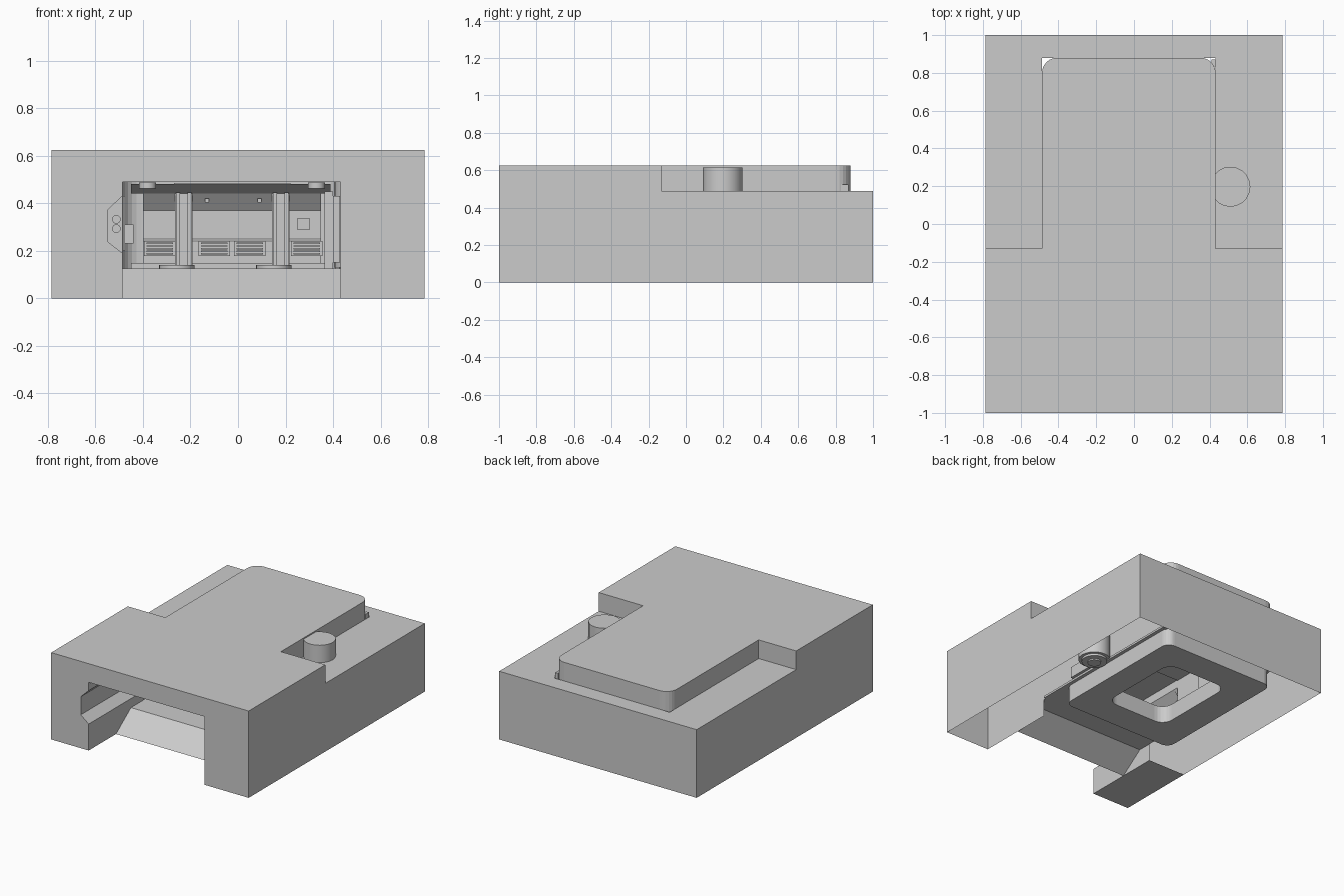
import bpy, bmesh, math
from mathutils import Vector

if "Cube" in bpy.data.objects:
    bpy.data.objects.remove(bpy.data.objects["Cube"])

XL, XR, YB = -0.487, 0.432, 0.88      # inner room limits
HX, TOP, LID, FLOOR = 0.785, 0.624, 0.49, 0.125


def mesh(name, verts, faces):
    me = bpy.data.meshes.new(name)
    me.from_pydata(verts, [], faces)
    me.update()
    ob = bpy.data.objects.new(name, me)
    bpy.context.collection.objects.link(ob)
    return ob


def sheet(name, pts):
    return mesh(name, pts, [list(range(len(pts)))])


def sweep(name, pts, d, closed=False):
    """Ribbon: a 3D point path pushed along vector d."""
    n = len(pts)
    v = [Vector(p) for p in pts]
    v += [p + Vector(d) for p in v]
    m = n if closed else n - 1
    return mesh(name, v, [(i, (i + 1) % n, n + (i + 1) % n, n + i) for i in range(m)])


def box(name, x0, x1, y0, y1, z0, z1):
    v = [(x, y, z) for z in (z0, z1) for x, y in ((x0, y0), (x1, y0), (x1, y1), (x0, y1))]
    return mesh(name, v, [(3, 2, 1, 0), (4, 5, 6, 7), (0, 1, 5, 4),
                          (1, 2, 6, 5), (2, 3, 7, 6), (3, 0, 4, 7)])


def cyl(name, loc, r, h, axis='Z', n=20):
    rot = {'Z': (0, 0, 0), 'Y': (math.pi / 2, 0, 0)}[axis]
    bpy.ops.mesh.primitive_cylinder_add(vertices=n, radius=r, depth=h, location=loc, rotation=rot)
    ob = bpy.context.object
    ob.name = name
    bpy.ops.object.shade_smooth_by_angle(angle=math.radians(30))
    return ob


def arc(cx, cy, r, a0, n=6):
    return [(cx + r * math.cos(math.radians(a0 + 90 * i / n)),
             cy + r * math.sin(math.radians(a0 + 90 * i / n))) for i in range(n + 1)]


def round_rect(x0, x1, y0, y1, r, rf=None):
    """Rounded rectangle; rf is the radius of the two front corners."""
    f = r if rf is None else rf
    return (arc(x1 - r, y1 - r, r, 0) + arc(x0 + r, y1 - r, r, 90)
            + arc(x0 + f, y0 + f, f, 180) + arc(x1 - f, y0 + f, f, 270))


def at(p2, z):
    return [(x, y, z) for x, y in p2]


def ring(name, outer, inner, z):
    """Flat ring between two loops with matching point counts."""
    n = len(outer)
    return mesh(name, at(outer, z) + at(inner, z),
                [(i, (i + 1) % n, n + (i + 1) % n, n + i) for i in range(n)])


# Rounded room outline, right side round the back to the left side
R = 0.08
back_arc = arc(XR - R, YB - R, R, 0) + arc(XL + R, YB - R, R, 90)
outline = [(XR, -0.13)] + back_arc + [(XL, -0.13)]

# Outer shell: raised top, lower lid with square cutout, step walls, sides
sheet("raised_top", at([(-HX, -1), (HX, -1), (HX, -0.13)] + outline + [(-HX, -0.13)], TOP))
sheet("lower_lid", at([(XR, -0.13), (HX, -0.13), (HX, 1), (-HX, 1), (-HX, -0.13),
                       (XL, -0.13), (XL, YB), (XR, YB)], LID))
for s, x in ((-1, XL), (1, XR)):
    sheet("step_wall", [(x, -0.13, LID), (s * HX, -0.13, LID),
                        (s * HX, -0.13, TOP), (x, -0.13, TOP)])
    sheet("side_wall", [(s * HX, y, z) for y, z in
                        ((-1, 0), (1, 0), (1, LID), (-0.13, LID), (-0.13, TOP), (-1, TOP))])
sheet("back_wall", [(HX, 1, 0), (-HX, 1, 0), (-HX, 1, LID), (HX, 1, LID)])

# Front wall and entrance tunnel; the side niche runs on into the passage
opening = [(XL, 0), (XL, 0.19), (-0.55, 0.24), (-0.55, 0.37), (XL, 0.43),
           (XL, LID), (XR, LID), (XR, 0)]
front = [(-HX, 0)] + opening + [(HX, 0), (HX, TOP), (-HX, TOP)]
sheet("front_wall", [(x, -1, z) for x, z in front])
NY, NE = -0.42, -0.13
sweep("entrance_tunnel", [(x, -1, z) for x, z in opening], (0, NY + 1, 0))
passage = [(XL, FLOOR)] + opening[1:7] + [(XR, FLOOR)]
sweep("passage", [(x, NY, z) for x, z in passage], (0, NE - NY, 0))
sheet("niche_end", [(x, NE, z) for x, z in opening[1:5]])
sheet("left_foot_base", [(-HX, -1, 0), (-HX, NY, 0), (XL, NY, 0), (XL, -1, 0)])
for z in (0.293, 0.332):
    cyl("niche_port", (-0.512, NE - 0.015, z), 0.018, 0.03, 'Y', 16)
inner = [(XL + 0.003, 0.425), (-0.525, 0.37), (-0.525, 0.245), (-0.455, 0.15)]
for y in (NE - 0.03, NY):
    sweep("niche_trim", [(x, y, z) for x, z in inner], (0, 0.02, 0))

# Ramp up to the floor level
sheet("ramp", [(XL, -0.69, 0), (XR, -0.69, 0), (XR, -0.52, FLOOR), (XL, -0.52, FLOOR)])
sheet("entrance_floor", [(XL, -0.52, FLOOR), (XR, -0.52, FLOOR),
                         (XR, NY, FLOOR), (XL, NY, FLOOR)])

# Room walls and ceiling
sweep("room_wall", at(outline, FLOOR), (0, 0, TOP - FLOOR))
sheet("ceiling", at([(XR, NE)] + back_arc + [(XL, NE)], LID - 0.005))

# Sunken floor with a rounded opening in the middle
room_loop = round_rect(XL, XR, NY, YB, R, 0.001)
pit_loop = round_rect(-0.475, 0.42, -0.21, 0.85, 0.06)
mid_loop = round_rect(-0.26, 0.23, 0.0, 0.64, 0.08)
PIT = 0.003
ring("floor_edge", room_loop, pit_loop, FLOOR)
sweep("pit_wall", at(pit_loop, PIT), (0, 0, FLOOR - PIT), True)
ring("pit_floor", pit_loop, mid_loop, PIT)
sweep("opening_wall", at(mid_loop, PIT), (0, 0, FLOOR - PIT), True)

# Back wall panelling with a sloped cove under the ceiling
prof = [(0.845, FLOOR), (0.845, 0.24), (0.855, 0.25), (0.855, 0.37), (0.80, 0.44)]
sweep("back_panel", [(-0.40, y, z) for y, z in prof], (0.75, 0, 0))
sweep("ceiling_cove", [(-0.45, 0.80, 0.44), (-0.45, 0.68, 0.48)], (0.84, 0, 0))
box("skirting", -0.45, 0.38, 0.82, 0.845, FLOOR, 0.148)

# Paired wall columns
for cx in (-0.228, 0.18):
    box("column", cx - 0.037, cx + 0.037, 0.80, 0.86, FLOOR, 0.445)
    for s in (-1, 1):
        box("column_rib", cx + s * 0.024 - 0.008, cx + s * 0.024 + 0.008,
            0.775, 0.80, FLOOR, 0.445)
    cyl("column_foot", (cx - 0.03, 0.79, 0.133), 0.075, 0.015)

# Slatted vents
for cx in (-0.33, -0.10, 0.05, 0.29):
    box("vent_frame", cx - 0.066, cx + 0.066, 0.835, 0.85, 0.178, 0.24)
    for i in range(5):
        z = 0.184 + i * 0.011
        box("vent_slat", cx - 0.056, cx + 0.056, 0.826, 0.836, z, z + 0.006)
box("wall_switch", 0.25, 0.30, 0.84, 0.856, 0.288, 0.338)
for x in (-0.13, 0.09):
    box("wall_stud", x - 0.008, x + 0.008, 0.80, 0.83, 0.403, 0.419)

# Left door and right locker along the side walls
box("left_door", XL + 0.003, -0.475, 0.10, 0.62, 0.2, 0.43)
box("door_handle", -0.475, -0.440, 0.30, 0.32, 0.23, 0.31)
box("right_locker", 0.40, XR - 0.003, 0.0, 0.70, 0.15, 0.43)
for y in (0.02, 0.25, 0.48, 0.68):
    box("locker_rib", 0.365, 0.40, y - 0.01, y + 0.01, FLOOR, 0.45)

# Ceiling lamps and a thin rail
for x in (-0.38, 0.33):
    for y in (0.10, 0.60):
        cyl("ceiling_lamp", (x, y, 0.475), 0.036, 0.026)
box("ceiling_rail", -0.27, 0.22, 0.18, 0.30, 0.479, 0.484)

# Side shaft, standing beside the room and rising above the lid
cyl("side_shaft", (0.51, 0.197, 0.3725), 0.106, 0.485)
cyl("shaft_ring", (0.51, 0.197, 0.13), 0.085, 0.03)
cyl("shaft_hub", (0.51, 0.197, 0.115), 0.045, 0.02)

# Corner post and small side box behind the right wall
box("corner_post", 0.41, XR, 0.83, 0.87, FLOOR, 0.525)
box("side_box", XR, 0.465, -0.10, 0.08, 0.14, 0.22)
box("wall_rail", XR, 0.445, -0.40, 0.84, FLOOR, 0.14)
